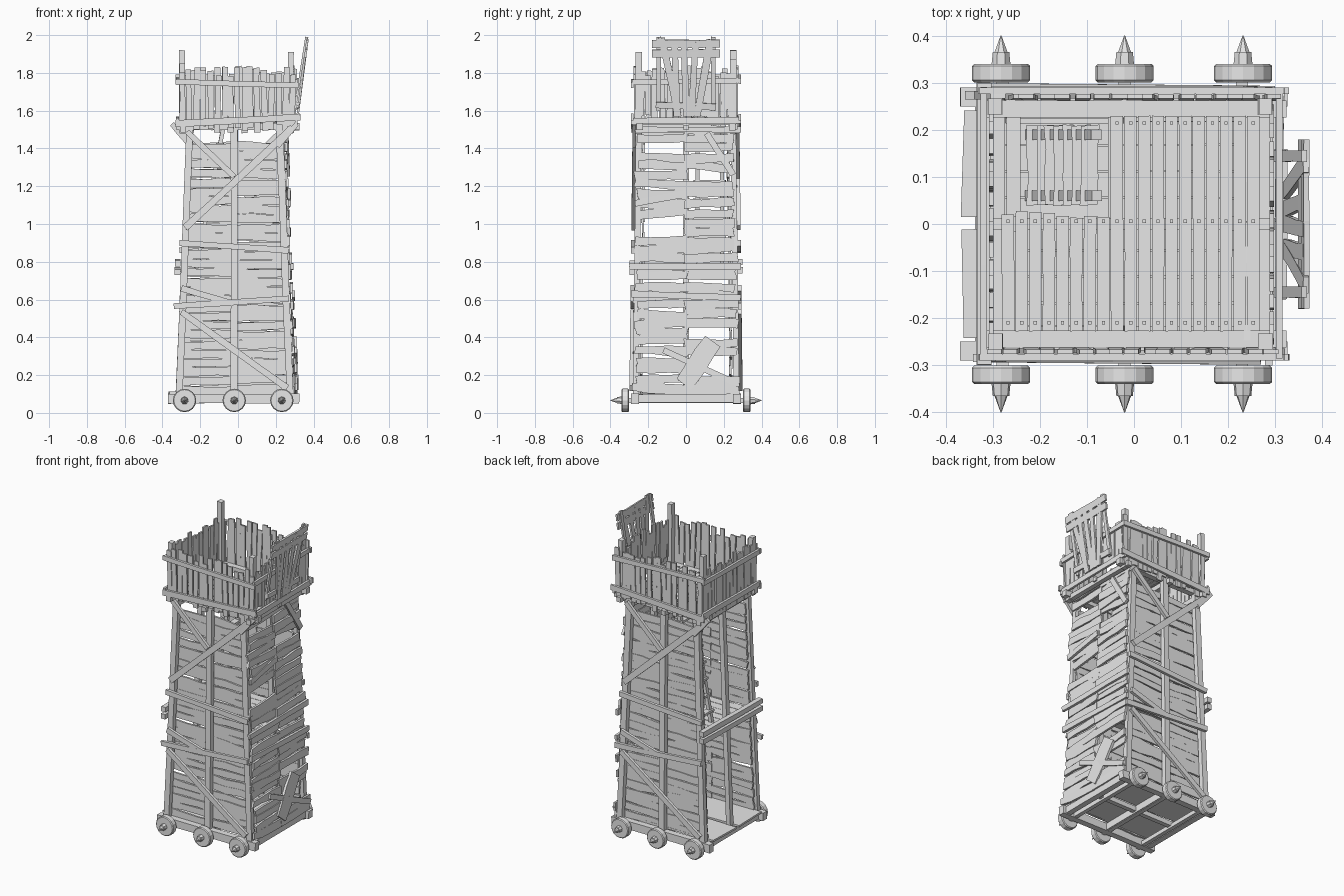
import bpy, bmesh, random
from math import radians
from mathutils import Vector, Matrix

random.seed(7)
cube = bpy.data.objects.get("Cube")
if cube:
    bpy.data.objects.remove(cube, do_unlink=True)

wood = bpy.data.materials.new("weathered_grey_wood")
wood.use_nodes = True
wood.diffuse_color = (0.8, 0.8, 0.8, 1)
wood.node_tree.nodes["Principled BSDF"].inputs["Base Color"].default_value = (0.8, 0.8, 0.8, 1)

X, Y, Z = Vector((1, 0, 0)), Vector((0, 1, 0)), Vector((0, 0, 1))
MID = -0.02          # centre of the tower shaft in x
TURN = Matrix.Translation((2 * MID, 0, 0)) @ Matrix.Rotation(radians(180), 4, 'Z')


def rnd(a):
    return random.uniform(-a, a)


def finish(bm, name, turned=False):
    if turned:
        bmesh.ops.transform(bm, matrix=TURN, verts=bm.verts)
    bmesh.ops.recalc_face_normals(bm, faces=bm.faces)
    mesh = bpy.data.meshes.new(name)
    bm.to_mesh(mesh)
    bm.free()
    mesh.materials.append(wood)
    ob = bpy.data.objects.new(name, mesh)
    bpy.context.collection.objects.link(ob)
    return ob


def plank(bm, a, b, w, t, n, rough=0.0):
    """Hewn board from a to b: width w, thickness t along n, uneven edges."""
    a, b, n = Vector(a), Vector(b), Vector(n)
    axis = (b - a).normalized()
    side = axis.cross(n).normalized()
    n = side.cross(axis)
    rings = []
    for k in (0, 0.35, 0.7, 1):
        c = a.lerp(b, k)
        hi, lo = (w / 2 * (1 + rnd(rough)) for _ in range(2))
        skew = rnd(rough) * w * 0.4 if k in (0, 1) else 0
        rings.append([bm.verts.new(c + side * s + axis * e + n * d * t / 2)
                      for s, e, d in ((hi, skew, 1), (hi, skew, -1), (-lo, -skew, -1), (-lo, -skew, 1))])
    for r, q in zip(rings, rings[1:]):
        for i in range(4):
            j = (i + 1) % 4
            bm.faces.new((r[i], r[j], q[j], q[i]))
    bm.faces.new(rings[0])
    bm.faces.new(rings[-1])


def west(z):         # centre line of the open side's posts
    return -0.315 + 0.04 * z


def east(z):         # centre line of the ramp side's posts
    return 0.28 - 0.04 * z


def depth(z):        # distance of front and back posts from y = 0
    return 0.268 - 0.012 * z


# Corner and middle posts
bm = bmesh.new()
for s in (-1, 1):
    for fx in (west, east, lambda z: MID):
        plank(bm, (fx(0.08), s * depth(0.08), 0.08), (fx(1.53), s * depth(1.53), 1.53), 0.038, 0.03, Y, 0.1)
for fx in (west, east):
    plank(bm, (fx(0.08), 0, 0.08), (fx(1.53), 0, 1.53), 0.032, 0.03, X, 0.1)
finish(bm, "posts")

# Front and back walls: horizontal slats behind the posts, braces in front
for name, turned in (("front", False), ("back", True)):
    bm = bmesh.new()
    for half in (0, 1):
        z = 0.125
        while z < 1.41:
            x0, x1 = (west(z) - 0.005, MID) if half == 0 else (MID, east(z) + 0.005)
            y = -depth(z) + 0.028 + rnd(0.004)
            plank(bm, (x0, y, z + rnd(0.009)), (x1, y, z + rnd(0.009)), 0.046, 0.012, Y, 0.25)
            z += 0.0475
    finish(bm, name + "_slats", turned)

    bm = bmesh.new()
    for x0, z0, x1, z1, w in ((-0.31, 0.90, 0.27, 0.86, 0.032), (-0.34, 0.565, 0.27, 0.605, 0.032),
                              (-0.30, 0.66, -0.03, 0.58, 0.032), (-0.30, 0.535, 0.26, 0.13, 0.034),
                              (-0.28, 0.98, 0.29, 1.51, 0.036), (-0.27, 1.49, -0.02, 1.25, 0.03),
                              (0.31, 1.53, 0.21, 1.41, 0.026)):
        plank(bm, (x0, -depth(z0) - 0.024, z0), (x1, -depth(z1) - 0.024, z1), w, 0.018, Y, 0.12)
    finish(bm, name + "_braces", turned)

# Ramp side wall: ragged slats outside the posts, some missing
bm = bmesh.new()
gaps = {-1: ((0.95, 1.04), (1.40, 1.44)), 1: ((0.83, 0.86), (0.40, 0.46), (1.23, 1.27), (0.20, 0.30))}
for s in (-1, 1):
    z = 0.13
    while z < 1.52:
        if not any(lo < z < hi for lo, hi in gaps[s]):
            x = east(z) + 0.024 + rnd(0.008)
            end = s * (0.275 - 0.012 * z + rnd(0.015))
            plank(bm, (x, s * -0.008, z + rnd(0.012)), (x + rnd(0.008), end, z + rnd(0.012)),
                  0.047, 0.014, X, 0.28)
        z += 0.049
finish(bm, "ramp_side_slats")

bm = bmesh.new()
for y0, z0, y1, z1, w in ((0.11, 1.48, 0.25, 1.26, 0.035), (-0.12, 0.33, 0.28, 0.15, 0.032),
                          (-0.01, 0.15, 0.14, 0.38, 0.10), (-0.30, 0.775, 0.29, 0.775, 0.034),
                          (-0.29, 0.63, 0.29, 0.61, 0.034), (-0.27, 1.11, 0.0, 1.16, 0.034)):
    plank(bm, (east(z0) + 0.038, y0, z0), (east(z1) + 0.038, y1, z1), w, 0.016, X, 0.12)
finish(bm, "ramp_side_braces")

# Cross beams of the open side
bm = bmesh.new()
for z in (0.745, 0.79):
    plank(bm, (west(z) - 0.035, -0.30, z), (west(z) - 0.035, 0.30, z + 0.01), 0.032, 0.03, X, 0.1)
plank(bm, (west(1.47), -0.25, 1.47), (west(1.47), 0.25, 1.47), 0.03, 0.03, X, 0.1)
finish(bm, "open_side_beams")

# Base frame and axles
bm = bmesh.new()
for s in (-1, 1):
    plank(bm, (-0.37, s * 0.27, 0.075), (0.325, s * 0.27, 0.075), 0.05, 0.04, Y, 0.08)
for x in (-0.32, MID, 0.285):
    plank(bm, (x, -0.28, 0.077), (x, 0.28, 0.077), 0.044, 0.036, X, 0.08)
plank(bm, (-0.32, 0, 0.08), (0.28, 0, 0.08), 0.03, 0.03, Z, 0.08)
for x in (-0.28, MID, 0.23):
    plank(bm, (x, -0.31, 0.065), (x, 0.31, 0.065), 0.026, 0.026, Z)
finish(bm, "base_frame")

# Lower floor, with ragged ends past the open side, and middle floor
bm = bmesh.new()
for s in (-1, 1):
    plank(bm, (-0.365, s * 0.125, 0.106), (0.27, s * 0.125, 0.106), 0.23, 0.012, Z, 0.05)
finish(bm, "lower_floor")
bm = bmesh.new()
for i in range(8):
    y = -0.196 + i * 0.056
    plank(bm, (-0.30 + rnd(0.012), y, 0.755), (0.24, y, 0.755), 0.053, 0.016, Z, 0.04)
finish(bm, "middle_floor")

# Ladder from the middle floor to the hatch
bm = bmesh.new()
for y in (0.06, 0.19):
    plank(bm, (-0.22, y, 0.765), (-0.08, y, 1.50), 0.022, 0.022, Y, 0.1)
for i in range(7):
    k = (i + 0.7) / 7.5
    x, z = -0.22 + 0.14 * k, 0.765 + 0.735 * k
    plank(bm, (x, 0.04, z), (x, 0.21, z), 0.04, 0.014, Z, 0.15)
finish(bm, "ladder")

# Top floor with a hatch in its rear corner, and nail heads
bm = bmesh.new()
nails = bmesh.new()
for i in range(19):
    x = -0.268 + i * 0.029
    hatch = x < -0.06
    plank(bm, (x, -0.228, 1.53), (x, 0.022 + rnd(0.01) if hatch else 0.23, 1.53), 0.0265, 0.014, Z, 0.05)
    for y in ((-0.21, 0.006) if hatch else (-0.21, 0.006, 0.215)):
        bmesh.ops.create_cube(nails, size=0.007, matrix=Matrix.Translation((x, y, 1.539)))
finish(bm, "top_floor")
finish(nails, "nail_heads")

# Joists carrying the top platform
bm = bmesh.new()
for s in (-1, 1):
    plank(bm, (-0.325, s * 0.245, 1.515), (0.325, s * 0.245, 1.515), 0.036, 0.036, Y, 0.08)
for x in (-0.29, -0.04, 0.275):
    plank(bm, (x, -0.29, 1.50), (x, 0.29, 1.50), 0.03, 0.03, X, 0.08)
plank(bm, (-0.3, 0, 1.51), (0.3, 0, 1.51), 0.026, 0.026, Y, 0.08)
finish(bm, "platform_joists")

# Parapet: upright boards, two crooked rails per side, tall corner posts
bm = bmesh.new()
rails = bmesh.new()
for s in (-1, 1):
    for i in range(17):
        x = -0.29 + i * 0.036
        plank(bm, (x + rnd(0.005), s * 0.268, 1.505 + rnd(0.025)), (x + rnd(0.012), s * 0.272, 1.81 + rnd(0.03)),
              0.031, 0.01, Y, 0.13)
    plank(rails, (-0.33, s * 0.284, 1.765 + s * 0.012), (0.32, s * 0.284, 1.745 - s * 0.012 * -1), 0.03, 0.014, Y, 0.1)
    plank(rails, (-0.33, s * 0.284, 1.53), (0.33, s * 0.284, 1.565), 0.036, 0.014, Y, 0.1)
for x, out, low in ((-0.304, -0.016, 1.51), (0.293, 0.016, 1.56)):
    for i in range(14):
        y = -0.235 + i * 0.036
        plank(bm, (x, y + rnd(0.005), low + rnd(0.02)), (x, y + rnd(0.012), 1.81 + rnd(0.03)), 0.031, 0.01, X, 0.13)
    plank(rails, (x + out, -0.29, 1.545), (x + out, 0.29, 1.55), 0.034, 0.014, X, 0.1)
    plank(rails, (x + out, -0.285, 1.75), (x + out, 0.285, 1.76), 0.03, 0.014, X, 0.1)
finish(bm, "parapet_boards")
finish(rails, "parapet_rails")
bm = bmesh.new()
for x, y, top in ((-0.295, -0.25, 1.85), (-0.295, 0.25, 1.92), (0.28, -0.25, 1.91), (0.28, 0.25, 1.87)):
    plank(bm, (x, y, 1.48), (x, y, top), 0.03, 0.034, Y, 0.12)
finish(bm, "parapet_posts")

# Raised boarding ramp leaning outward
bm = bmesh.new()
out = Vector((0.99, 0, -0.14))
for i, (y0, y1) in enumerate(((-0.04, -0.13), (-0.05, -0.06), (0.0, -0.01), (0.03, 0.05), (0.06, 0.13))):
    plank(bm, (0.315, y0, 1.57), (0.366, y1, 1.975 + rnd(0.015)), 0.036, 0.012, out, 0.15)
for z in (1.905, 1.955):
    x = 0.318 + 0.12 * (z - 1.57)
    plank(bm, (x, -0.18, z + rnd(0.008)), (x, 0.18, z), 0.042, 0.012, out, 0.1)
for y in (-0.145, 0.145):
    plank(bm, (0.30, y, 1.60), (0.362, y, 1.99), 0.024, 0.012, out, 0.1)
plank(bm, (0.318, -0.16, 1.63), (0.318, 0.16, 1.62), 0.034, 0.012, out, 0.1)
finish(bm, "boarding_ramp")

# Wheels with spiked hubs
for s, side in ((-1, "front"), (1, "back")):
    for x, place in ((-0.283, "first"), (MID, "middle"), (0.232, "last")):
        turn = Matrix.Translation((x, s * 0.321, 0.066)) @ Matrix.Rotation(radians(-90 * s), 4, 'X')
        bm = bmesh.new()
        bmesh.ops.create_cone(bm, cap_ends=True, segments=16, radius1=0.062, radius2=0.062, depth=0.04, matrix=turn)
        rims = [e for e in bm.edges if any(len(f.verts) > 4 for f in e.link_faces)]
        bmesh.ops.bevel(bm, geom=rims, offset=0.005, segments=1, affect='EDGES')
        finish(bm, f"{side}_{place}_wheel")
        bm = bmesh.new()
        for r1, r2, h, z in ((0.021, 0.018, 0.03, 0.03), (0.016, 0.001, 0.04, 0.06)):
            bmesh.ops.create_cone(bm, cap_ends=True, segments=7, radius1=r1, radius2=r2, depth=h,
                                  matrix=turn @ Matrix.Translation((0, 0, z)))
        finish(bm, f"{side}_{place}_hub_spike")
